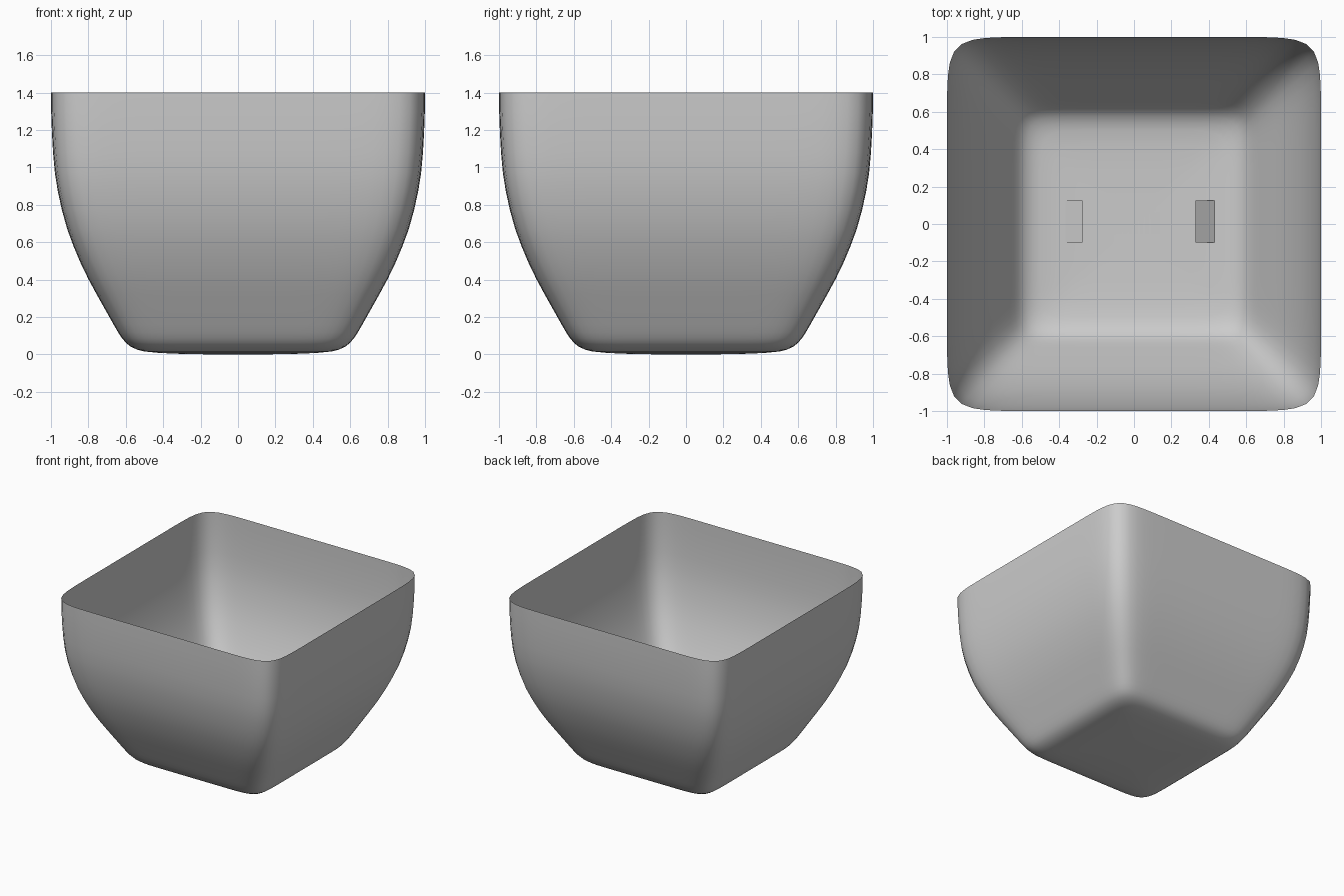
import bpy, bmesh, math
from mathutils import Matrix

if "Cube" in bpy.data.objects:
    bpy.data.objects.remove(bpy.data.objects["Cube"])

SEGMENTS = 144


def square_ring(bm, w, z):
    """Rounded-square section of half width w, with slightly bulging sides."""
    n = 7 + 5 * w
    ring = []
    for i in range(SEGMENTS):
        a = math.tau * (i + 0.5) / SEGMENTS
        c, s = math.cos(a), math.sin(a)
        r = w / (abs(c) ** n + abs(s) ** n) ** (1 / n)
        ring.append(bm.verts.new((r * c, r * s, z)))
    return ring


def finish(bm, name):
    mesh = bpy.data.meshes.new(name)
    bm.to_mesh(mesh)
    bm.free()
    obj = bpy.data.objects.new(name, mesh)
    bpy.context.collection.objects.link(obj)
    return obj


# Bowl: open thin shell lofted through the side profile (half width, height)
profile = [(0.12, 0.0), (0.3, 0.003), (0.42, 0.008), (0.5, 0.016), (0.54, 0.026),
           (0.575, 0.043), (0.60, 0.063), (0.62, 0.087), (0.64, 0.117), (0.665, 0.16),
           (0.71, 0.24), (0.755, 0.32), (0.80, 0.403), (0.842, 0.49), (0.88, 0.58),
           (0.913, 0.67), (0.941, 0.77), (0.963, 0.87), (0.979, 0.97), (0.989, 1.08),
           (0.995, 1.19), (0.999, 1.3), (1.0, 1.4)]
bm = bmesh.new()
rings = [square_ring(bm, w, z) for w, z in profile]
bm.faces.new(list(reversed(rings[0])))
for lower, upper in zip(rings, rings[1:]):
    for i in range(SEGMENTS):
        j = (i + 1) % SEGMENTS
        bm.faces.new((lower[i], lower[j], upper[j], upper[i]))
for f in bm.faces:
    f.smooth = True
finish(bm, "square_bowl")


def floor_plate(name, x0, x1, y0, y1, z, tilt=0.0):
    """Small flat plate on the bowl floor, tilted about y."""
    bm = bmesh.new()
    bmesh.ops.create_grid(bm, x_segments=1, y_segments=1, size=0.5)
    length = (x1 - x0) / math.cos(tilt)
    m = (Matrix.Translation(((x0 + x1) / 2, (y0 + y1) / 2, z))
         @ Matrix.Rotation(tilt, 4, 'Y')
         @ Matrix.Diagonal((length, y1 - y0, 1, 1)))
    bmesh.ops.transform(bm, matrix=m, verts=bm.verts)
    return finish(bm, name)


# Small inlays on the bowl floor
floor_plate("left_floor_tab", -0.365, -0.275, -0.1, 0.125, 0.035, -0.5)
floor_plate("right_floor_tab", 0.33, 0.43, -0.1, 0.125, 0.045, 0.6)

# Row of narrow strips in the middle of the floor
for i in range(10):
    x = -0.145 + i * 0.029
    floor_plate("floor_strip", x, x + 0.022, -0.053, 0.062, 0.006)
